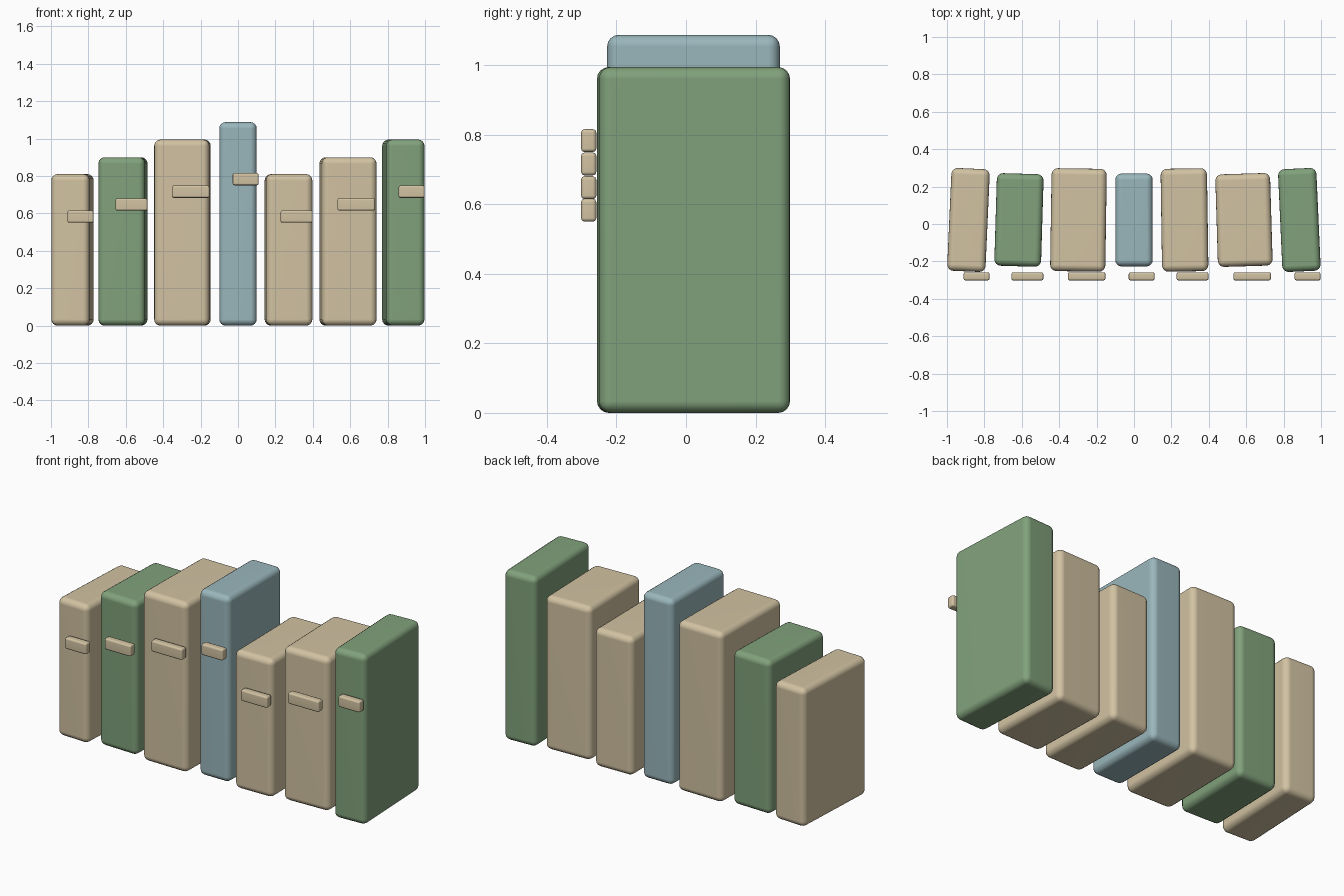
import bpy
from mathutils import Matrix, Vector
import bmesh, math

if "Cube" in bpy.data.objects:
    bpy.data.objects.remove(bpy.data.objects["Cube"])


def material(name, rgb):
    m = bpy.data.materials.new(name)
    m.diffuse_color = (*rgb, 1)
    m.use_nodes = True
    m.node_tree.nodes["Principled BSDF"].inputs["Base Color"].default_value = m.diffuse_color
    return m


TAN = material("warm tan", (0.64, 0.54, 0.36))
GREEN = material("sage green", (0.22, 0.36, 0.20))
BLUE = material("dusty blue", (0.32, 0.47, 0.50))


def rounded_box(name, size, centre, turn, radius, segments, mat):
    """Box with rounded edges, turned about the vertical axis."""
    me = bpy.data.meshes.new(name)
    bm = bmesh.new()
    bmesh.ops.create_cube(bm, size=1)
    bmesh.ops.scale(bm, vec=Vector(size), verts=bm.verts)
    bmesh.ops.bevel(bm, geom=bm.edges[:], offset=radius, segments=segments,
                    profile=0.5, affect='EDGES')
    bmesh.ops.recalc_face_normals(bm, faces=bm.faces)
    for f in bm.faces:
        f.smooth = True
    bm.to_mesh(me)
    bm.free()
    me.materials.append(mat)
    ob = bpy.data.objects.new(name, me)
    bpy.context.collection.objects.link(ob)
    ob.matrix_world = Matrix.Translation(centre) @ Matrix.Rotation(turn, 4, 'Z')
    # keep the large faces flat
    mod = ob.modifiers.new("flat faces", 'WEIGHTED_NORMAL')
    mod.keep_sharp = True
    return ob


# Books: centre x, width, depth, height, colour, label centre x, label width
BOOKS = [
    (-0.885, 0.205, 0.55, 0.81, TAN, -0.842, 0.139),
    (-0.615, 0.250, 0.495, 0.90, GREEN, -0.570, 0.171),
    (-0.297, 0.295, 0.55, 0.995, TAN, -0.253, 0.201),
    (0.000, 0.200, 0.497, 1.088, BLUE, 0.041, 0.139),
    (0.270, 0.248, 0.55, 0.81, TAN, 0.313, 0.171),
    (0.588, 0.293, 0.495, 0.90, TAN, 0.632, 0.201),
    (0.884, 0.205, 0.55, 0.995, GREEN, 0.928, 0.139),
]

for i, (x, w, d, h, mat, lx, lw) in enumerate(BOOKS):
    # book body, fanned slightly away from the middle one
    rounded_box(f"book_{i + 1}", (w, d, h), (x, 0.0215, h / 2),
                (i - 3) * 0.015 * 1.0, 0.034, 4, mat)
    # spine label
    rounded_box(f"spine_label_{i + 1}", (lw, 0.044, 0.066),
                (lx, -0.28, 0.72 * h), 0, 0.01, 2, TAN)
